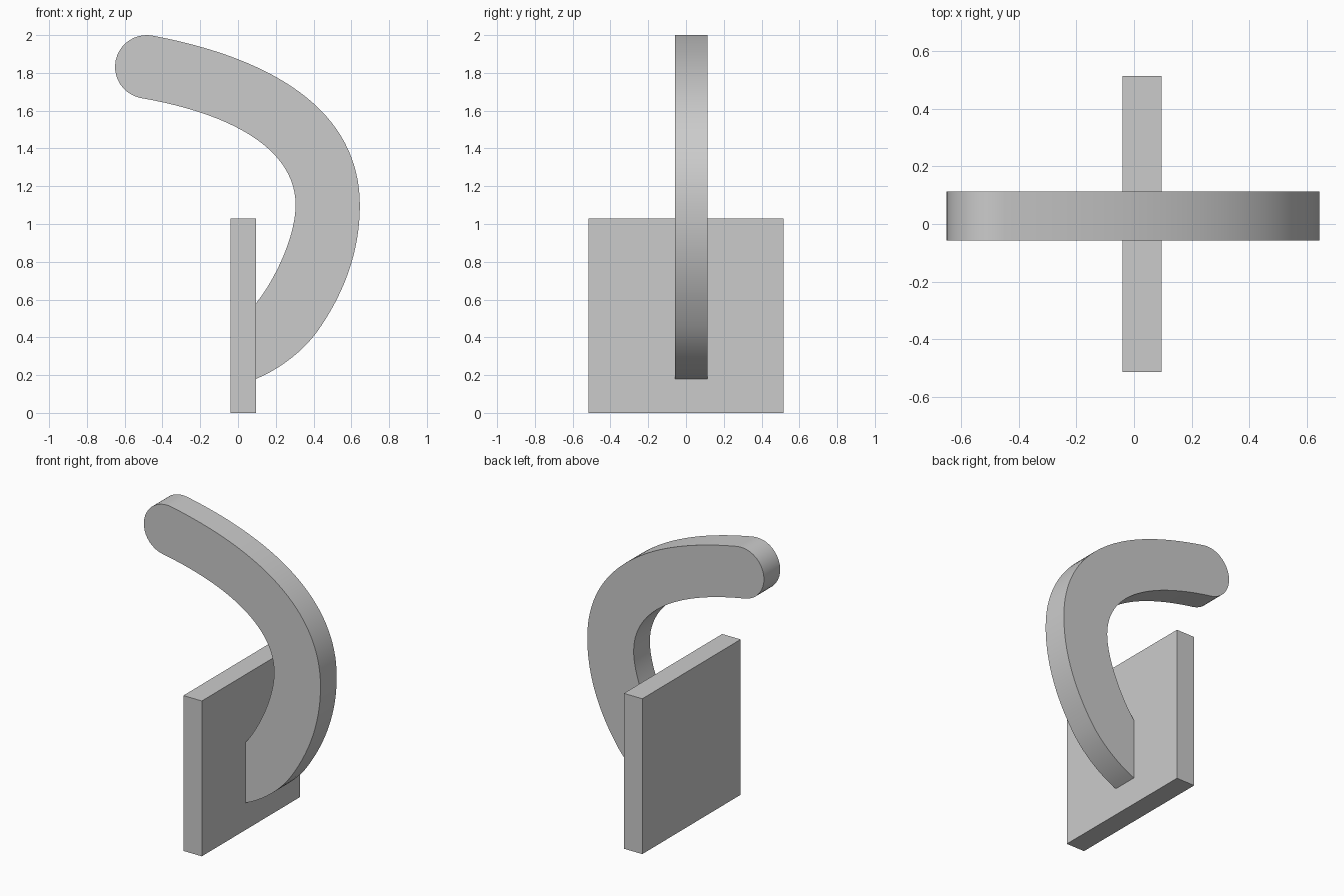
import bpy, bmesh
from math import cos, sin, radians
from mathutils import Vector
from mathutils.geometry import interpolate_bezier

if "Cube" in bpy.data.objects:
    bpy.data.objects.remove(bpy.data.objects["Cube"], do_unlink=True)

# One plain grey for the whole model
grey = bpy.data.materials.new("light_grey")
grey.use_nodes = True
colour = (0.6, 0.6, 0.6, 1)
grey.diffuse_color = colour
grey.node_tree.nodes["Principled BSDF"].inputs["Base Color"].default_value = colour


def extrude_profile(name, points, y_front, y_back):
    """Make a solid from an x-z outline, extruded along y."""
    bm = bmesh.new()
    face = bm.faces.new([bm.verts.new((x, y_front, z)) for x, z in points])
    new = bmesh.ops.extrude_face_region(bm, geom=[face])["geom"]
    bmesh.ops.translate(bm, vec=(0, y_back - y_front, 0),
                        verts=[v for v in new if isinstance(v, bmesh.types.BMVert)])
    bmesh.ops.recalc_face_normals(bm, faces=bm.faces)
    mesh = bpy.data.meshes.new(name)
    bm.to_mesh(mesh)
    bm.free()
    mesh.materials.append(grey)
    obj = bpy.data.objects.new(name, mesh)
    bpy.context.collection.objects.link(obj)
    return obj


def bezier(a, b, c, d, steps=20):
    pts = interpolate_bezier(*[Vector((x, z, 0)) for x, z in (a, b, c, d)], steps + 1)
    return [(p.x, p.y) for p in pts]


# Back plate
extrude_profile("back_plate", [(-0.04, 0), (0.095, 0), (0.095, 1.03), (-0.04, 1.03)],
                -0.515, 0.515)

# Hook: outer curve, round tip, inner curve
tip_x, tip_z, tip_r = -0.483, 1.832, 0.168
tip = [(tip_x + tip_r * cos(radians(a)), tip_z + tip_r * sin(radians(a)))
       for a in range(78, 259, 9)]
inner_end, outer_end = (0.095, 0.58), (0.095, 0.18)
outer = (bezier(outer_end, (0.22, 0.23), (0.36, 0.335), (0.44, 0.46), 10)[:-1]
         + bezier((0.44, 0.46), (0.58, 0.67), (0.645, 0.88), (0.645, 1.1))[:-1]
         + bezier((0.645, 1.1), (0.645, 1.55), (0.27, 1.86), tip[0], 30)[:-1])
inner = (bezier(tip[-1], (0.02, 1.575), (0.305, 1.37), (0.305, 1.1), 24)[1:-1]
         + bezier((0.305, 1.1), (0.305, 0.94), (0.2, 0.71), inner_end))
hook = extrude_profile("hook", outer + tip + inner, -0.057, 0.113)

# Smooth the curved sides and keep the edges crisp
bpy.ops.object.select_all(action="DESELECT")
hook.select_set(True)
bpy.context.view_layer.objects.active = hook
bpy.ops.object.shade_smooth_by_angle(angle=radians(30))
